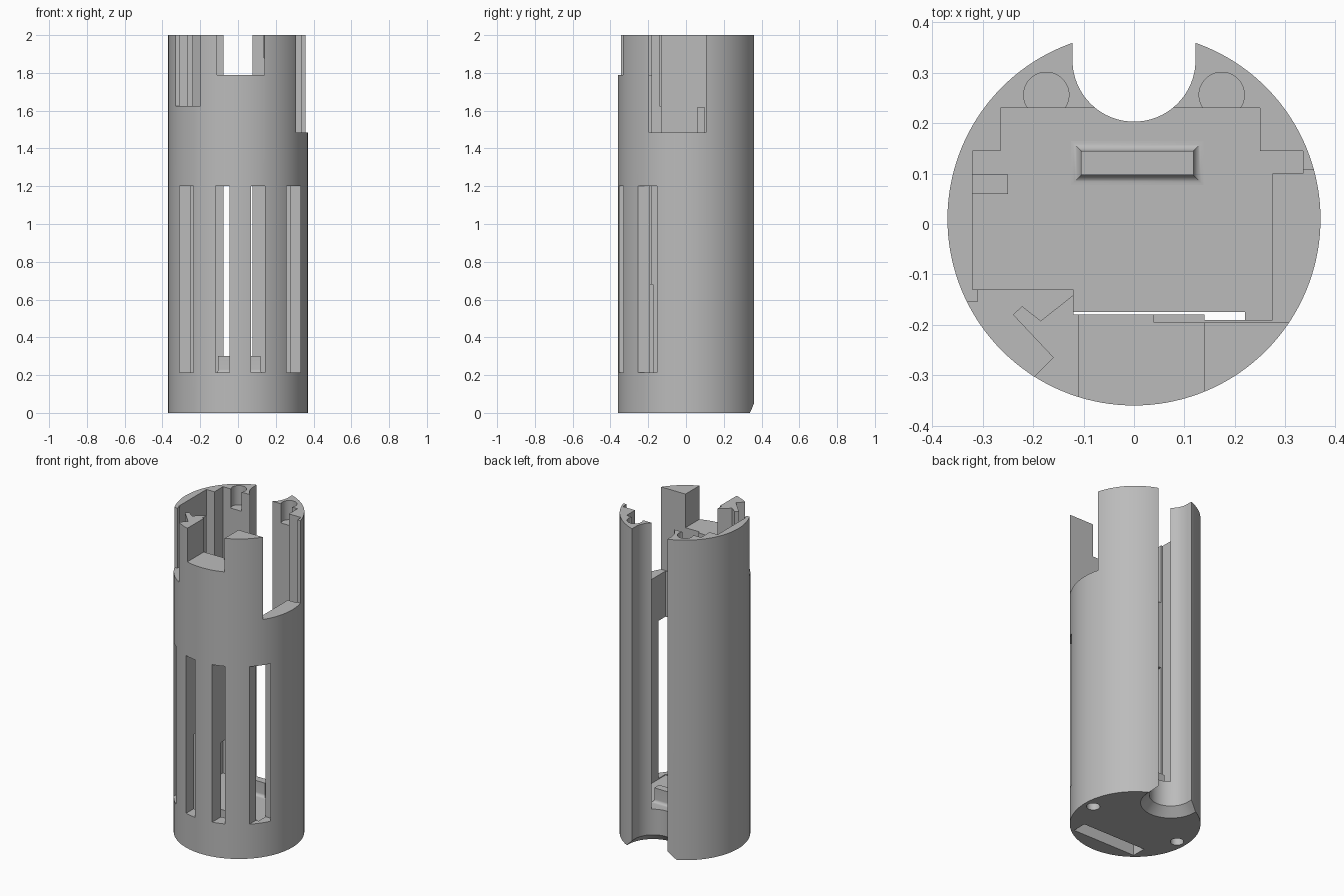
import bpy, bmesh, math

default = bpy.data.objects.get("Cube")
if default:
    bpy.data.objects.remove(default, do_unlink=True)

grey = bpy.data.materials.new("plain grey")
grey.use_nodes = True
colour = (0.5, 0.5, 0.5, 1)
grey.diffuse_color = colour
grey.node_tree.nodes["Principled BSDF"].inputs["Base Color"].default_value = colour


def loft(name, rings):
    """Solid from matching outlines, given as (z, points) from bottom to top."""
    bm = bmesh.new()
    loops = [[bm.verts.new((x, y, z)) for x, y in pts] for z, pts in rings]
    n = len(loops[0])
    bm.faces.new(loops[0])
    bm.faces.new(loops[-1])
    for a, b in zip(loops, loops[1:]):
        for i in range(n):
            j = (i + 1) % n
            bm.faces.new((a[i], a[j], b[j], b[i]))
    bmesh.ops.recalc_face_normals(bm, faces=bm.faces)
    mesh = bpy.data.meshes.new(name)
    bm.to_mesh(mesh)
    bm.free()
    mesh.materials.append(grey)
    obj = bpy.data.objects.new(name, mesh)
    bpy.context.collection.objects.link(obj)
    return obj


def prism(name, pts, z0, z1):
    return loft(name, [(z0, pts), (z1, pts)])


def rect(x0, x1, y0, y1):
    return [(x0, y0), (x1, y0), (x1, y1), (x0, y1)]


def circle(x, y, r, n):
    return [(x + r * math.cos(math.tau * i / n), y + r * math.sin(math.tau * i / n))
            for i in range(n)]


def channel(r):
    """U-shaped outline, open towards the back."""
    arc = [(r * math.cos(math.pi + math.pi * i / 40), 0.325 + r * math.sin(math.pi + math.pi * i / 40))
           for i in range(41)]
    return arc + [(r, 0.6), (-r, 0.6)]


def cut(target, cutter):
    cutter.hide_render = True
    mod = target.modifiers.new("cut", 'BOOLEAN')
    mod.operation = 'DIFFERENCE'
    mod.solver = 'EXACT'
    mod.object = cutter
    bpy.ops.object.select_all(action='DESELECT')
    bpy.context.view_layer.objects.active = target
    target.select_set(True)
    bpy.ops.object.modifier_apply(modifier=mod.name)
    bpy.data.objects.remove(cutter, do_unlink=True)


TOP = 2.2  # cutters run past the rim

# Round body
body = prism("body", circle(0, 0.01, 0.37, 144), 0, 2)

# Stepped inner cavity
cavity = [(-0.32, -0.13), (-0.12, -0.13), (-0.12, -0.18), (0.14, -0.18), (0.14, -0.19),
          (0.275, -0.19), (0.275, 0.1), (0.335, 0.1), (0.335, 0.145), (0.25, 0.145),
          (0.25, 0.23), (-0.265, 0.23), (-0.265, 0.145), (-0.32, 0.145)]
cut(body, prism("cavity_cutter", cavity, 0.21, TOP))

# Back channel, flared at the bottom
cut(body, loft("channel_cutter", [(-0.05, channel(0.222)), (0.05, channel(0.122)),
                                  (TOP, channel(0.122))]))

# Four tall front windows
for i in range(4):
    x = -0.272 + 0.189 * i
    cut(body, prism("window_cutter", rect(x - 0.037, x + 0.037, -0.6, -0.12), 0.215, 1.2))

# Notches in the rim: front, left side, and a hooked corner
cut(body, prism("front_notch_cutter", rect(-0.11, 0.14, -0.6, -0.15), 1.79, TOP))
cut(body, prism("side_notch_cutter", rect(0.04, 0.6, -0.195, 0.107), 1.485, TOP))
hook = [(-0.3, -0.405), (-0.16, -0.265), (-0.24, -0.18), (-0.222, -0.163), (-0.185, -0.192),
        (-0.1, -0.125), (-0.1, -0.1), (-0.31, -0.1), (-0.31, -0.155), (-0.5, -0.155), (-0.5, -0.405)]
cut(body, prism("hook_notch_cutter", hook, 1.625, TOP))

# Bottom slot, and screw holes at both ends
cut(body, prism("bottom_slot_cutter", rect(-0.22, 0.22, -0.265, -0.175), -0.1, 0.68))
for side in (-1, 1):
    cut(body, prism("top_hole_cutter", circle(side * 0.174, 0.256, 0.045, 40), 1.88, TOP))
    cut(body, prism("bottom_hole_cutter", circle(side * 0.31, 0.01, 0.038, 40), -0.1, 0.12))

# Locating tab on the floor with a filleted foot
tab_rings = [(0.2, rect(-0.125, 0.138, 0.077, 0.165))]
for i in range(9):
    a = math.pi / 2 * i / 8
    f = 0.02 * (1 - math.sin(a))
    tab_rings.append((0.21 + 0.02 * (1 - math.cos(a)),
                      rect(-0.105 - f, 0.118 + f, 0.097 - f, 0.145 + f)))
tab_rings.append((0.3, rect(-0.105, 0.118, 0.097, 0.145)))
tab = loft("floor_tab", tab_rings)

# Rib on the inner side wall
rib = prism("inner_rib", rect(-0.33, -0.25, 0.06, 0.098), 0.2, 1.62)

for obj in (body, tab, rib):
    bpy.ops.object.select_all(action='DESELECT')
    bpy.context.view_layer.objects.active = obj
    obj.select_set(True)
    bpy.ops.object.shade_smooth_by_angle(angle=math.radians(30))
